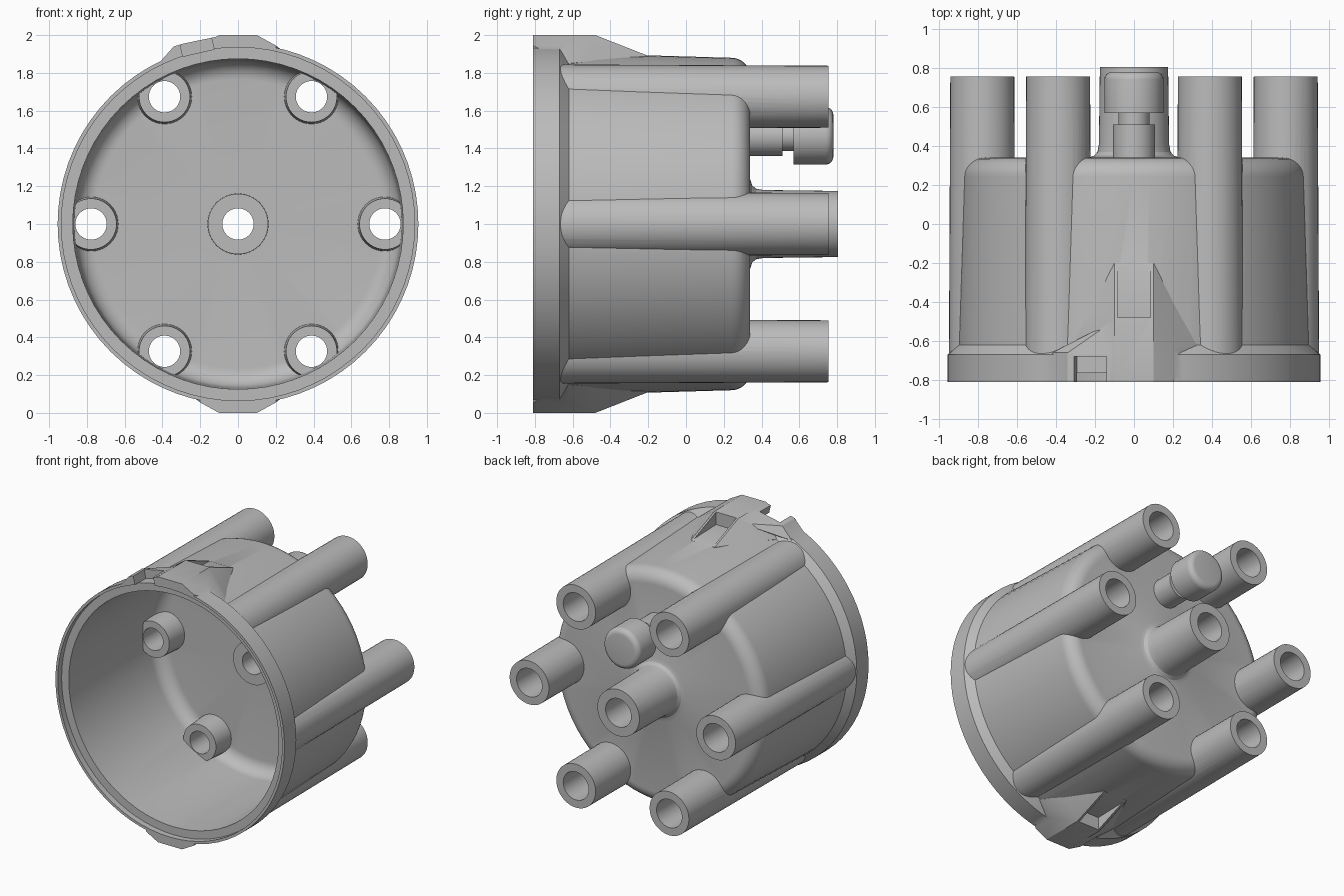
import bpy, bmesh
from math import sin, cos, pi, radians
from mathutils import Matrix, Vector

if "Cube" in bpy.data.objects:
    bpy.data.objects.remove(bpy.data.objects["Cube"], do_unlink=True)

grey = bpy.data.materials.new("grey_plastic")
grey.use_nodes = True
grey.diffuse_color = (0.5, 0.5, 0.5, 1)
grey.node_tree.nodes["Principled BSDF"].inputs["Base Color"].default_value = (0.5, 0.5, 0.5, 1)


def finish(bm, name):
    bmesh.ops.recalc_face_normals(bm, faces=bm.faces)
    mesh = bpy.data.meshes.new(name)
    bm.to_mesh(mesh)
    bm.free()
    mesh.materials.append(grey)
    obj = bpy.data.objects.new(name, mesh)
    bpy.context.collection.objects.link(obj)
    return obj


def lathe(name, profile, x=0, z=1, sides=40):
    """Solid of revolution about a y-parallel axis; profile is (radius, y)."""
    bm = bmesh.new()
    rings = []
    for r, y in profile:
        rings.append([bm.verts.new((x + r * cos(2 * pi * i / sides), y,
                                    z + r * sin(2 * pi * i / sides))) for i in range(sides)])
    for a, b in zip(rings, rings[1:]):
        for i in range(sides):
            j = (i + 1) % sides
            bm.faces.new((a[i], a[j], b[j], b[i]))
    bm.faces.new(rings[0])
    bm.faces.new(rings[-1])
    return finish(bm, name)


def hull(name, points, up=1):
    """Convex solid; the third coordinate is measured from the axis."""
    bm = bmesh.new()
    for x, y, h in points:
        bm.verts.new((x, y, 1 + up * h))
    bmesh.ops.convex_hull(bm, input=bm.verts[:])
    bmesh.ops.dissolve_limit(bm, angle_limit=0.01, verts=bm.verts[:], edges=bm.edges[:])
    return finish(bm, name)


def box(name, lo, hi, matrix=Matrix()):
    bm = bmesh.new()
    bmesh.ops.create_cube(bm, size=1)
    for v in bm.verts:
        v.co = matrix @ Vector([(a + b) / 2 + c * (b - a) for a, b, c in zip(lo, hi, v.co)])
    return finish(bm, name)


def arc(r, y, radius, steps=8):
    """Quarter round from the side wall to the flat end."""
    return [(r + radius * cos(pi / 2 * i / steps), y + radius * sin(pi / 2 * i / steps))
            for i in range(steps + 1)]


def combine(target, tools, operation):
    for tool in tools:
        mod = target.modifiers.new("combine", "BOOLEAN")
        mod.operation = operation
        mod.solver = "EXACT"
        mod.object = tool
    bpy.context.view_layer.update()
    result = bpy.data.meshes.new_from_object(
        target.evaluated_get(bpy.context.evaluated_depsgraph_get()))
    target.modifiers.clear()
    target.data = result
    for tool in tools:
        bpy.data.objects.remove(tool, do_unlink=True)


def smooth(obj):
    bpy.ops.object.select_all(action="DESELECT")
    obj.select_set(True)
    bpy.context.view_layer.objects.active = obj
    bpy.ops.object.shade_smooth_by_angle(angle=radians(28))


# Shell with flange, rounded back edge and filleted centre tower
body = lathe("cap_body", [(0.955, -0.81), (0.955, -0.67), (0.905, -0.62)]
             + arc(0.78, 0.24, 0.1)
             + [(0.235, 0.34), (0.205, 0.35), (0.187, 0.37), (0.18, 0.41), (0.175, 0.805)],
             sides=72)

# Six towers around the shell
centres = [(0.778 * cos(pi / 3 * k), 1 + 0.778 * sin(pi / 3 * k)) for k in range(6)]
solids = [lathe("tower", [(0.171, -0.7), (0.164, 0.755)], x, z) for x, z in centres]

# Locating lugs with sloping backs, top and bottom
for up in (1, -1):
    points = []
    for s in (1, -1):
        points += [(0.2 * s, -0.81, 0.945), (0.2 * s, -0.64, 0.945),
                   (0.1 * s, -0.81, 1.0), (0.1 * s, -0.48, 1.0),
                   (0.32 * s, -0.62, 0.85), (0.1 * s, -0.2, 0.89),
                   (0.2 * s, -0.81, 0.82), (0.1 * s, -0.2, 0.82)]
    solids.append(hull("lug", points, up))

# Ear beside the top lug
solids.append(hull("ear", [(x, y, h) for y in (-0.81, -0.66) for x, h in
                           ((-0.42, 0.85), (-0.34, 0.94), (-0.29, 0.955),
                            (-0.12, 0.99), (-0.12, 0.85))] + [(-0.11, -0.5, 0.96)]))
combine(body, solids, "UNION")

# Hollow interior, front ledge, lug pockets and alignment notch
cuts = [lathe("cavity", [(0.876, -0.9)] + arc(0.765, 0.17, 0.1) + [(0.2, 0.27)], sides=72),
        lathe("ledge", [(0.935, -0.9), (0.935, -0.765)], sides=72),
        box("notch", (-0.085, -0.9, 0.93), (0.085, -0.68, 1.2),
            Matrix.Translation((0, 0, 1)) @ Matrix.Rotation(radians(-13), 4, "Y"))]
for up in (1, -1):
    cuts.append(hull("pocket", [(x, y, h) for x in (-0.085, 0.085)
                                for y, h in ((-0.48, 0.905), (-0.48, 1.1),
                                             (-0.15, 0.896), (-0.15, 1.1))], up))
combine(body, cuts, "DIFFERENCE")

# Inner bosses
bosses = [lathe("boss", [(0.135, 0.1), (0.146, 0.3)], x, z) for x, z in centres]
bosses.append(lathe("centre_boss", [(0.16, 0.17), (0.162, 0.3)]))
combine(body, bosses, "UNION")

# Stepped terminal bores
bores = [lathe("bore", [(0.083, 0.0), (0.083, 0.3), (0.1, 0.301), (0.108, 0.9)], x, z)
         for x, z in centres + [(0, 1)]]
combine(body, bores, "DIFFERENCE")
smooth(body)

# Vent knob on the back face
knob = lathe("vent_knob", [(0.108, 0.3), (0.108, 0.51), (0.08, 0.51), (0.08, 0.57), (0.152, 0.57)]
             + arc(0.112, 0.74, 0.04, 5), 0, 1.467)
smooth(knob)
